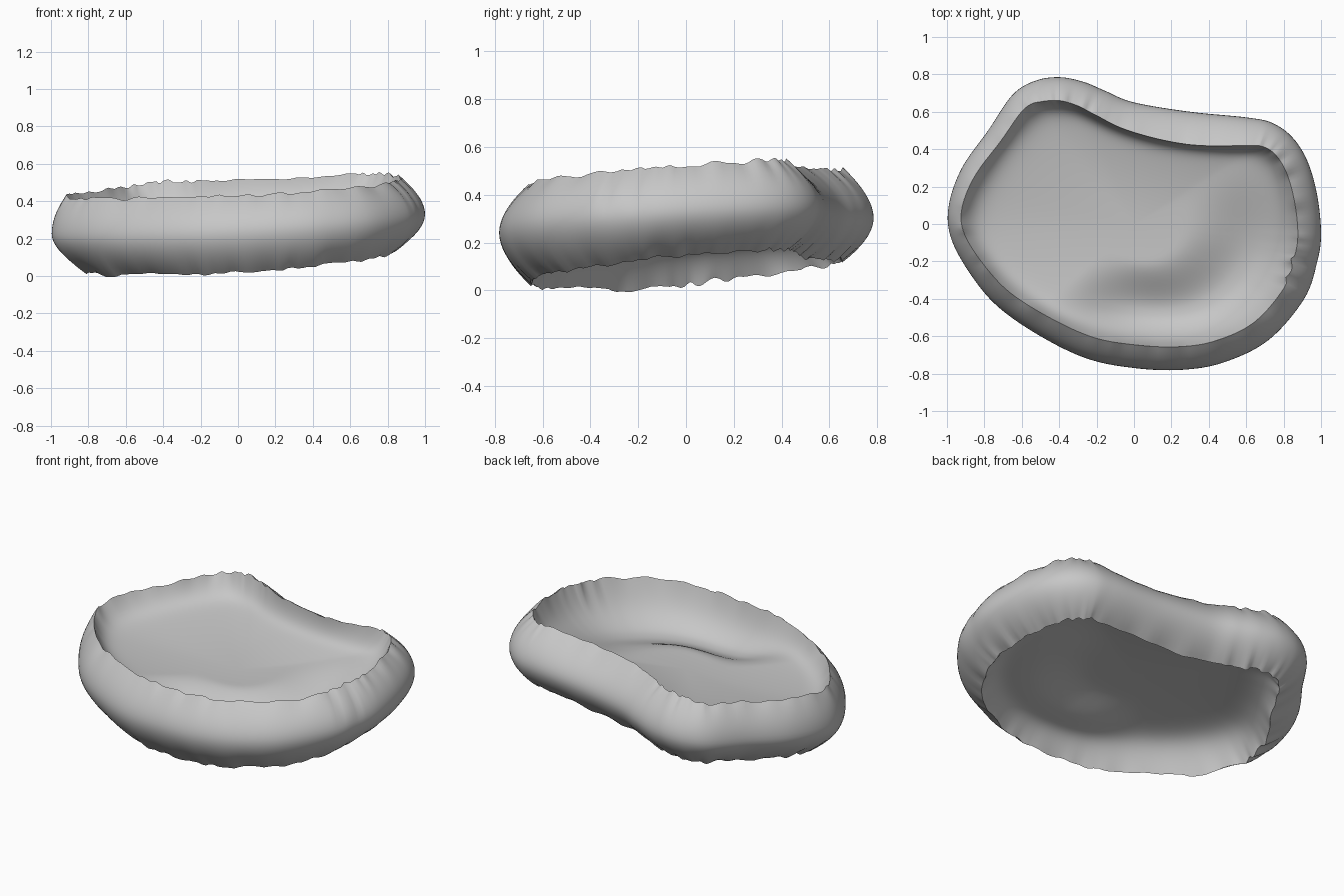
import bpy, bmesh, math, random
from mathutils import Vector

random.seed(4)
cube = bpy.data.objects.get("Cube")
if cube:
    bpy.data.objects.remove(cube)

clay = bpy.data.materials.new("plain grey")
clay.use_nodes = True
grey = (0.57, 0.57, 0.57, 1)
clay.diffuse_color = grey
clay.node_tree.nodes["Principled BSDF"].inputs["Base Color"].default_value = grey

# Widest outline of the shell, counter-clockwise
OUTLINE = [Vector(p) for p in (
    (1, -.05), (.98, .15), (.93, .33), (.85, .46), (.74, .54), (.6, .57),
    (.3, .6), (0, .65), (-.15, .71), (-.27, .76), (-.4, .785), (-.53, .765),
    (-.65, .69), (-.78, .5), (-.92, .3), (-.99, .1), (-.98, -.07), (-.88, -.26),
    (-.73, -.44), (-.5, -.6), (-.25, -.72), (0, -.77), (.25, -.78),
    (.48, -.74), (.72, -.62), (.91, -.4), (.98, -.2))]
STEPS = 8


def smooth_loop(points, steps):
    """Closed Catmull-Rom curve through the points."""
    loop, n = [], len(points)
    for i in range(n):
        a, b, c, d = (points[(i + k - 1) % n] for k in range(4))
        for j in range(steps):
            t = j / steps
            loop.append((b * 2 + (c - a) * t + (a * 2 - b * 5 + c * 4 - d) * t ** 2
                         + (b * 3 - a - c * 3 + d) * t ** 3) / 2)
    return loop


def bump(value, centre, width):
    return math.exp(-((value - centre) / width) ** 2)


def smooth_step(value, low, high):
    s = min(1, max(0, (value - low) / (high - low)))
    return s * s * (3 - 2 * s)


def middle_height(p):
    return .278 + .055 * p.x + .06 * p.y


def top_height(p):
    return .475 + .05 * p.x + .06 * p.y


def bottom_height(p):
    return .083 + .06 * p.x + .08 * p.y


def ragged_edge(count, size):
    """Slightly torn edge: random heights with a little smoothing."""
    raw = [random.uniform(-size, size) for _ in range(count)]
    return [(raw[i - 2] + raw[i - 1] * 2 + raw[i]) / 3 for i in range(count)]


def averaged(points, reach):
    """Each point of a closed loop replaced by the mean of its neighbours."""
    n = len(points)
    return [sum((points[(i + k) % n] for k in range(-reach, reach + 1)),
                points[0] * 0) / (2 * reach + 1) for i in range(n)]


def make_object(name, rings, centre=None):
    """Skin closed rings of points, with an optional centre point."""
    bm = bmesh.new()
    loops = [[bm.verts.new(p) for p in ring] for ring in rings]
    n = len(loops[0])
    for low, high in zip(loops, loops[1:]):
        for i in range(n):
            j = (i + 1) % n
            bm.faces.new((low[i], low[j], high[j], high[i]))
    if centre:
        tip = bm.verts.new(centre)
        for i in range(n):
            bm.faces.new((loops[-1][i], loops[-1][(i + 1) % n], tip))
    for f in bm.faces:
        f.smooth = True
    mesh = bpy.data.meshes.new(name)
    bm.to_mesh(mesh)
    bm.free()
    mesh.materials.append(clay)
    obj = bpy.data.objects.new(name, mesh)
    bpy.context.collection.objects.link(obj)
    return obj


loop = smooth_loop(OUTLINE, STEPS)
count = len(loop)
normals = []
for i in range(count):
    t = (loop[(i + 2) % count] - loop[i - 2]).normalized()
    normals.append(Vector((t.y, -t.x)))
normals = averaged(normals, 7)
top_rag, bottom_rag = ragged_edge(count, .011), ragged_edge(count, .012)


# Bulging side wall between the top and bottom rims
def wall_point(i, s):
    p, n = loop[i], normals[i]
    if s > 0:
        inset = .125 - .055 * max(0, -n.x) ** 2
        inset += .05 * bump(p.x, .3, .4) * smooth_step(p.y, 0, .4)
        edge, rag = top_height(p), top_rag[i]
    else:
        inset = .16 + .04 * max(0, -n.x) ** 2 - .03 * abs(n.y)
        inset += .006 * math.sin(i * .7) * math.sin(i * .23)
        edge, rag = bottom_height(p), bottom_rag[i]
    a = abs(s)
    mid = middle_height(p)
    # Small folds pressed into one side of the wall
    fold = 0
    if p.x > .7 and s > 0:
        fold = .02 * a * (bump(p.y, -.34, .018) + bump(p.y, -.23, .018))
    flat = p - n * (inset * a ** 1.8 + fold)
    return Vector((flat.x, flat.y, mid + (edge - mid) * a ** .95 + rag * a ** 3))


LEVELS = 10
wall_rings = [[wall_point(i, k / LEVELS) for i in range(count)]
              for k in range(-LEVELS, LEVELS + 1)]
make_object("side_wall", wall_rings)


# Curved trough in the floor, towards the front left
def trough(q, t):
    facing = q.xy.normalized().dot(Vector((.6, -.8)))
    along = smooth_step(t, .3, .72) * (1 - .5 * smooth_step(t, .75, 1))
    return along * smooth_step(facing, .1, 1)


def upper_floor(q, t):
    return middle_height(q) + .02 + .07 * t * t - .11 * trough(q, t)


def lower_floor(q, t):
    return middle_height(q) - .02 - .035 * t * t - .05 * trough(q, t)


# Dished sheet that sweeps from a rim into its floor
def make_dish(name, rim, floor, steepness):
    rings = []
    soft = averaged(rim, 8)
    for k in range(DISH_RINGS):
        t = 1 - (k / DISH_RINGS) ** 1.6
        blend = t ** steepness
        ring = []
        for p, s in zip(rim, soft):
            q = s.lerp(p, t ** 30) * t
            q.z = floor(q, t) * (1 - blend) + s.lerp(p, t ** 30).z * blend
            ring.append(q)
        rings.append(ring)
    origin = Vector((0, 0, 0))
    make_object(name, rings, (0, 0, floor(origin, 0)))


DISH_RINGS = 36
make_dish("upper_dish", wall_rings[-1], upper_floor, 22)
make_dish("lower_dish", wall_rings[0], lower_floor, 14)
